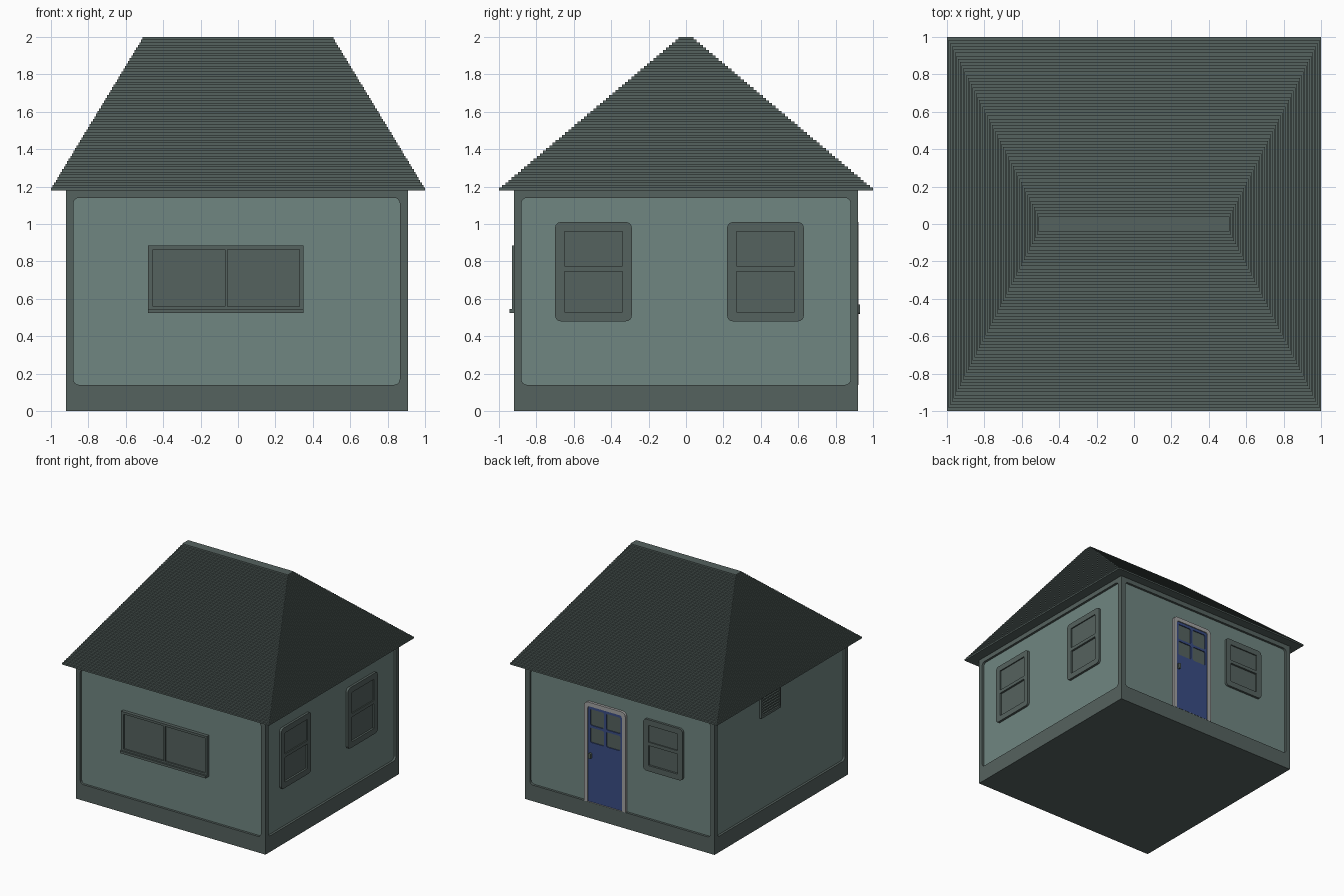
import bpy, bmesh, math
from mathutils import Matrix, Vector

if "Cube" in bpy.data.objects:
    bpy.data.objects.remove(bpy.data.objects["Cube"])


def material(name, r, g, b):
    m = bpy.data.materials.new(name)
    m.use_nodes = True
    m.diffuse_color = (r, g, b, 1)
    bsdf = next(n for n in m.node_tree.nodes if n.type == "BSDF_PRINCIPLED")
    bsdf.inputs["Base Color"].default_value = (r, g, b, 1)
    bsdf.inputs["Roughness"].default_value = 0.8
    return m


TRIM = material("dark grey green", 0.091, 0.122, 0.114)
WALL = material("light grey green", 0.162, 0.238, 0.220)
BLUE = material("door blue", 0.042, 0.074, 0.23)
GREY = material("door frame grey", 0.37, 0.37, 0.37)

# Each wall: horizontal direction seen from outside, and distance of its recessed face
SIDES = {
    "front": (Vector((1, 0, 0)), 0.90),
    "left": (Vector((0, 1, 0)), 0.89),
    "back": (Vector((-1, 0, 0)), 0.90),
    "right": (Vector((0, -1, 0)), 0.90),
}
THICK = 0.02
EAVE = 1.18


def add_object(name, mesh, *mats):
    obj = bpy.data.objects.new(name, mesh)
    for m in mats:
        mesh.materials.append(m)
    bpy.context.scene.collection.objects.link(obj)
    return obj


def rounded(u0, u1, v0, v1, top=0.0, bottom=0.0):
    """Outline of a rectangle with rounded top and bottom corners."""
    pts = []
    corners = ((u1, v1, top, 0), (u0, v1, top, 1), (u0, v0, bottom, 2), (u1, v0, bottom, 3))
    for u, v, r, quarter in corners:
        if r == 0:
            pts.append((u, v))
            continue
        su, sv = (1 if u == u1 else -1), (1 if v == v1 else -1)
        for i in range(5):
            a = math.pi / 2 * (quarter + i / 4)
            pts.append((u - su * r + r * math.cos(a), v - sv * r + r * math.sin(a)))
    return pts


def plate(name, side, outlines, w0, w1, mat):
    """Flat plate on a wall; the first outline is the edge, the others are holes."""
    curve = bpy.data.curves.new(name + "_outline", "CURVE")
    curve.dimensions = "2D"
    curve.fill_mode = "BOTH"
    curve.extrude = (w1 - w0) / 2
    for pts in outlines:
        spline = curve.splines.new("POLY")
        spline.points.add(len(pts) - 1)
        for p, (u, v) in zip(spline.points, pts):
            p.co = (u, v, 0, 1)
        spline.use_cyclic_u = True
    helper = bpy.data.objects.new(name + "_outline", curve)
    bpy.context.scene.collection.objects.link(helper)
    deps = bpy.context.evaluated_depsgraph_get()
    mesh = bpy.data.meshes.new_from_object(helper.evaluated_get(deps))
    bpy.data.objects.remove(helper)
    u, dist = SIDES[side]
    up = Vector((0, 0, 1))
    n = u.cross(up)
    frame = Matrix((u, up, n)).transposed().to_4x4()
    mesh.transform(Matrix.Translation(n * (dist + (w0 + w1) / 2)) @ frame)
    mesh.materials.clear()
    for poly in mesh.polygons:
        poly.use_smooth = False
    return add_object(name, mesh, mat)


# Inner wall block, with a dark underside
bm = bmesh.new()
bmesh.ops.create_cube(bm, size=1)
bmesh.ops.scale(bm, vec=(1.79, 1.80, EAVE), verts=bm.verts)
bmesh.ops.translate(bm, vec=(-0.005, 0, EAVE / 2), verts=bm.verts)
bm.normal_update()
for f in bm.faces:
    f.material_index = 1 if f.normal.z < -0.5 else 0
mesh = bpy.data.meshes.new("wall_panels")
bm.to_mesh(mesh)
bm.free()
add_object("wall_panels", mesh, WALL, TRIM)

# Raised border with a rounded opening on every wall
borders = {
    "front": (-0.92, 0.91, -0.88, 0.865),
    "back": (-0.91, 0.92, -0.865, 0.88),
    "left": (-0.90, 0.90, -0.88, 0.88),
    "right": (-0.90, 0.90, -0.88, 0.88),
}
for side, (a, b, c, d) in borders.items():
    plate(side + "_wall_border", side,
          [rounded(a, b, 0, EAVE), rounded(c, d, 0.14, 1.14, 0.03, 0.03)], 0, THICK, TRIM)

# Stepped hip roof
STEPS = 58
bm = bmesh.new()
rings = []
for i in range(STEPS):
    t = i / (STEPS - 1)
    x, y = 1 - 0.49 * t, 1 - 0.96 * t
    for k in (i, i + 1):
        z = EAVE + (2 - EAVE) * k / STEPS
        rings.append([bm.verts.new((sx * x, sy * y, z))
                      for sx, sy in ((-1, -1), (1, -1), (1, 1), (-1, 1))])
for low, high in zip(rings, rings[1:]):
    for k in range(4):
        j = (k + 1) % 4
        bm.faces.new((low[k], low[j], high[j], high[k]))
bm.faces.new(rings[-1])
bm.faces.new(rings[0][::-1])
mesh = bpy.data.meshes.new("roof")
bm.to_mesh(mesh)
bm.free()
add_object("roof", mesh, TRIM)


# Sash windows
def sash_window(name, side, u0, u1, v0, v1):
    m, mid = 0.05, v0 + (v1 - v0) * 0.52
    lower = (u0 + m, u1 - m, v0 + m, mid - 0.01)
    upper = (u0 + m, u1 - m, mid + 0.02, v1 - m)
    plate(name + "_frame", side,
          [rounded(u0, u1, v0, v1, 0.03, 0.03), rounded(*lower), rounded(*upper)], 0, THICK, TRIM)
    plate(name + "_lower_pane", side, [rounded(*lower)], 0, 0.003, TRIM)
    plate(name + "_upper_pane", side, [rounded(*upper)], 0, 0.010, TRIM)


sash_window("left_front_window", "left", -0.70, -0.29, 0.48, 1.01)
sash_window("left_rear_window", "left", 0.22, 0.63, 0.48, 1.01)
sash_window("back_window", "back", 0.23, 0.61, 0.56, 1.01)

# Wide sliding window with a sill
panes = [rounded(-0.455, -0.07, 0.56, 0.865), rounded(-0.055, 0.33, 0.56, 0.865)]
plate("front_window_frame", "front", [rounded(-0.48, 0.35, 0.535, 0.885)] + panes, 0, 0.03, TRIM)
for label, pane in zip(("right", "left"), panes):
    plate("front_window_%s_pane" % label, "front", [pane], 0, 0.017, TRIM)
plate("front_window_sill", "front", [rounded(-0.48, 0.35, 0.525, 0.545)], 0, 0.045, TRIM)

# Back door
plate("door_frame", "back",
      [rounded(-0.34, 0.06, 0.14, 1.01, 0.04), rounded(-0.305, 0.025, 0.141, 0.975, 0.02)],
      0, 0.022, GREY)
lights = [rounded(u, u + 0.135, v, v + h, 0.015, 0.015)
          for u in (-0.285, -0.13) for v, h in ((0.66, 0.13), (0.81, 0.14))]
plate("door_leaf", "back", [rounded(-0.305, 0.025, 0.141, 0.975, 0.02)] + lights, 0, 0.014, BLUE)
plate("door_glass", "back", [rounded(-0.29, 0.01, 0.65, 0.96)], 0, 0.006, TRIM)
plate("door_handle", "back", [rounded(-0.295, -0.27, 0.52, 0.57, 0.01, 0.01)], 0.014, 0.03, TRIM)

# Louvred vent
plate("vent_frame", "right",
      [rounded(-0.27, 0.0, 0.94, 1.15), rounded(-0.25, -0.02, 0.96, 1.13)], 0, THICK, TRIM)
plate("vent_back", "right", [rounded(-0.25, -0.02, 0.96, 1.13)], 0, 0.003, TRIM)
for i in range(7):
    v = 0.967 + i * 0.024
    plate("vent_slat_%d" % (i + 1), "right", [rounded(-0.25, -0.02, v, v + 0.012)], 0.003, 0.016, TRIM)
